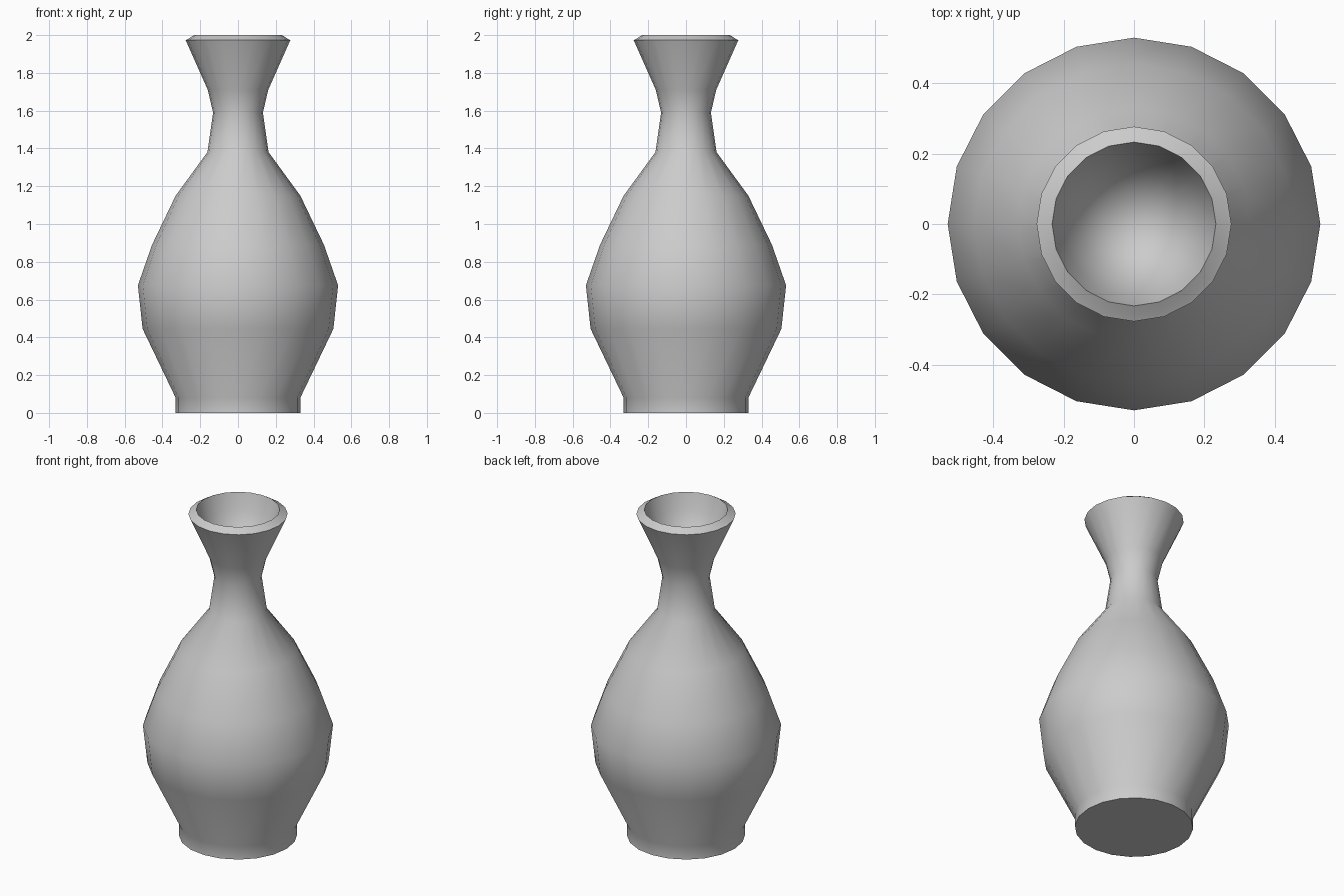
import bpy
import bmesh
from math import cos, sin, pi, radians

default = bpy.data.objects.get("Cube")
if default:
    bpy.data.objects.remove(default, do_unlink=True)

SIDES = 20

# Silhouette as (radius, height): foot, belly, neck, flared mouth, lip, inner bowl
PROFILE = [
    (0.33, 0.0), (0.33, 0.08), (0.505, 0.445), (0.53, 0.675),
    (0.455, 0.89), (0.33, 1.15), (0.162, 1.38), (0.132, 1.59),
    (0.16, 1.71), (0.277, 1.973), (0.264, 1.98), (0.233, 2.0),
    (0.205, 1.9), (0.15, 1.79), (0.08, 1.73),
]
BOWL_BOTTOM = 1.71

# Grey clay
clay = bpy.data.materials.new("grey_clay")
clay.use_nodes = True
colour = (0.6, 0.6, 0.6, 1.0)
clay.diffuse_color = colour
clay.node_tree.nodes["Principled BSDF"].inputs["Base Color"].default_value = colour


def ring(bm, radius, z):
    angles = [2 * pi * i / SIDES for i in range(SIDES)]
    return [bm.verts.new((radius * cos(a), radius * sin(a), z)) for a in angles]


# Lathed vase body
bm = bmesh.new()
rings = [ring(bm, r, z) for r, z in PROFILE]
for low, high in zip(rings, rings[1:]):
    for i in range(SIDES):
        j = (i + 1) % SIDES
        bm.faces.new((low[i], low[j], high[j], high[i]))

# Flat underside and closed bowl inside the mouth
bm.faces.new(list(reversed(rings[0])))
tip = bm.verts.new((0, 0, BOWL_BOTTOM))
for i in range(SIDES):
    bm.faces.new((rings[-1][i], rings[-1][(i + 1) % SIDES], tip))

mesh = bpy.data.meshes.new("vase")
bm.to_mesh(mesh)
bm.free()
mesh.materials.append(clay)
vase = bpy.data.objects.new("vase", mesh)
bpy.context.collection.objects.link(vase)

# Smooth sides with a crisp foot and lip
bpy.ops.object.select_all(action='DESELECT')
vase.select_set(True)
bpy.context.view_layer.objects.active = vase
bpy.ops.object.shade_smooth_by_angle(angle=radians(45))
